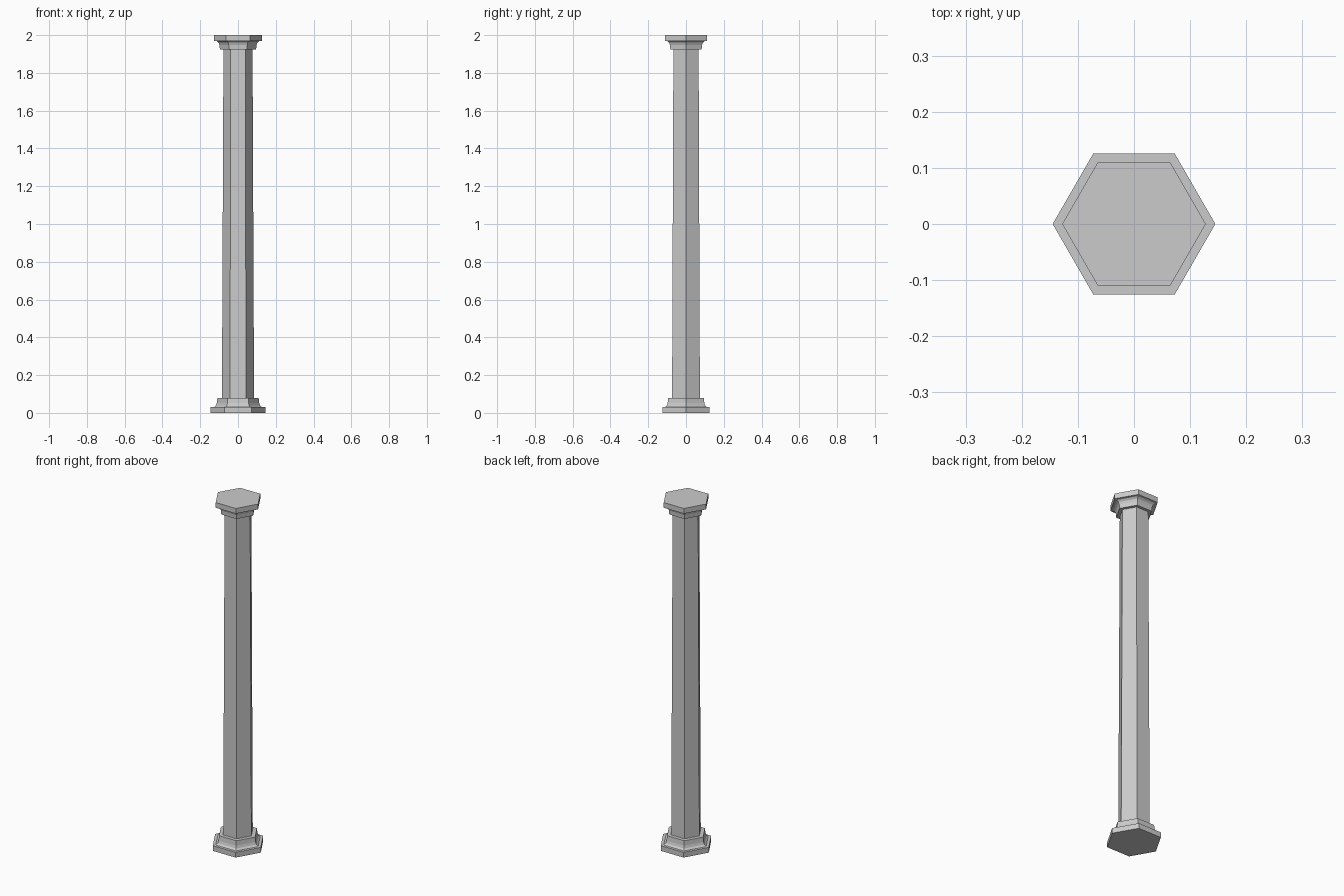
import bpy, bmesh, math

if "Cube" in bpy.data.objects:
    bpy.data.objects.remove(bpy.data.objects["Cube"])

SIDES = 6


def hex_lathe(name, profile):
    """Stack hexagonal rings from (radius, z) pairs and cap both ends."""
    bm = bmesh.new()
    rings = []
    for r, z in profile:
        rings.append([bm.verts.new((r * math.cos(math.tau * i / SIDES),
                                    r * math.sin(math.tau * i / SIDES), z))
                      for i in range(SIDES)])
    for a, b in zip(rings, rings[1:]):
        for i in range(SIDES):
            j = (i + 1) % SIDES
            bm.faces.new((a[i], a[j], b[j], b[i]))
    bm.faces.new(rings[0][::-1])
    bm.faces.new(rings[-1])
    mesh = bpy.data.meshes.new(name)
    bm.to_mesh(mesh)
    bm.free()
    obj = bpy.data.objects.new(name, mesh)
    bpy.context.collection.objects.link(obj)
    return obj


# Base: plinth, cove and upper band
hex_lathe("column_base", [(0.145, 0), (0.145, 0.03), (0.128, 0.03),
                          (0.117, 0.039), (0.112, 0.053), (0.109, 0.08)])

# Slightly tapered shaft
hex_lathe("column_shaft", [(0.085, 0.08), (0.077, 1.925)])

# Capital: lower band, cove and top slab
hex_lathe("column_capital", [(0.096, 1.925), (0.098, 1.948), (0.103, 1.96),
                             (0.113, 1.968), (0.128, 1.97), (0.128, 2.0)])
